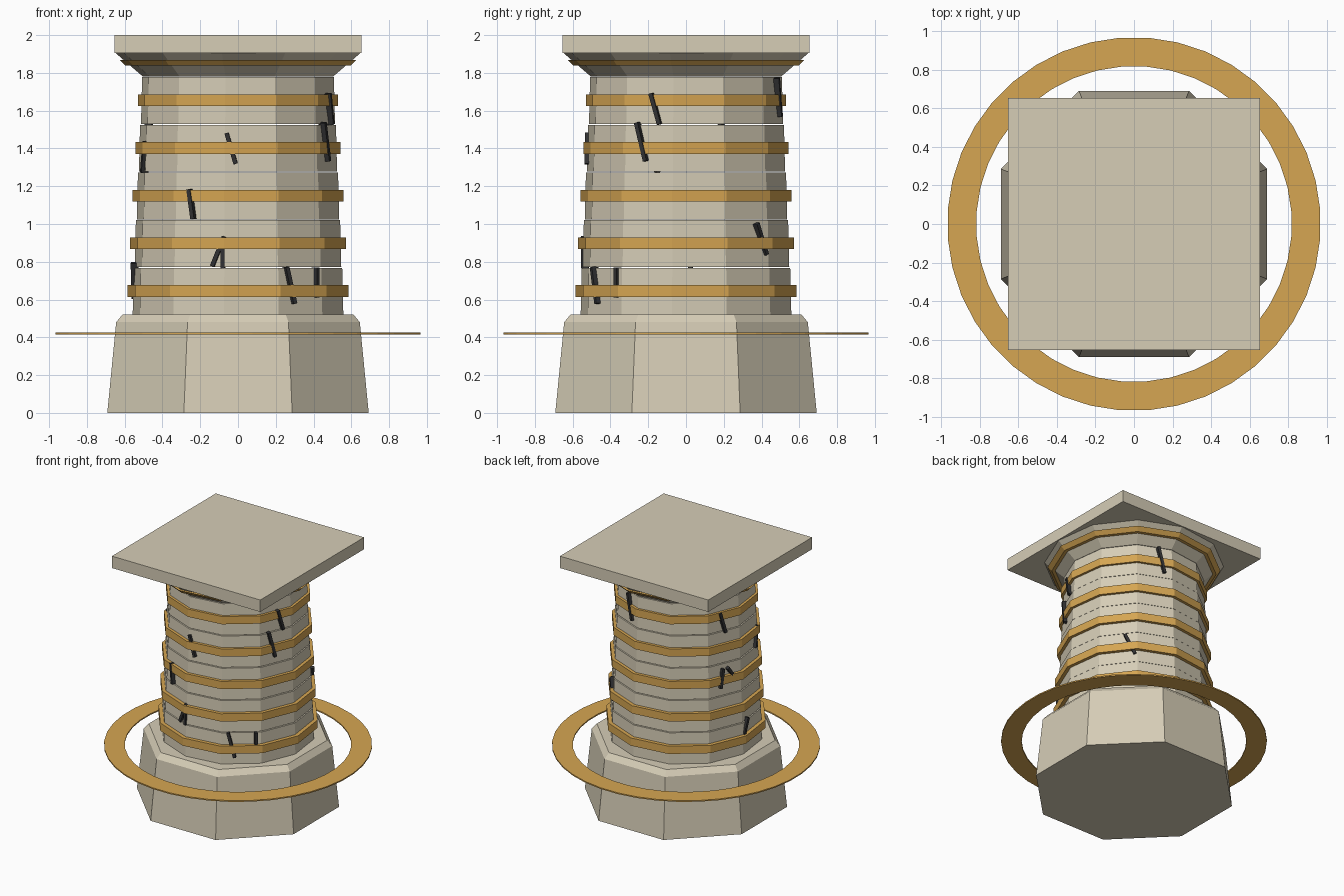
import bpy, bmesh, math
from mathutils import Matrix, Vector

if "Cube" in bpy.data.objects:
    bpy.data.objects.remove(bpy.data.objects["Cube"])


def material(name, rgb):
    m = bpy.data.materials.new(name)
    m.diffuse_color = (*rgb, 1)
    m.use_nodes = True
    m.node_tree.nodes["Principled BSDF"].inputs["Base Color"].default_value = m.diffuse_color
    return m


STONE = material("pale stone", (0.67, 0.61, 0.47))
GOLD = material("gold", (0.67, 0.38, 0.085))
DARK = material("dark crack", (0.03, 0.03, 0.032))
TURN = math.pi / 8          # every ring of sides starts at this angle
EXT = 0.991                 # half width of a turned 12-gon for radius 1


def finish(name, bm, mat):
    bmesh.ops.recalc_face_normals(bm, faces=bm.faces)
    mesh = bpy.data.meshes.new(name)
    bm.to_mesh(mesh)
    bm.free()
    mesh.materials.append(mat)
    ob = bpy.data.objects.new(name, mesh)
    bpy.context.collection.objects.link(ob)
    return ob


def lathe(name, profile, sides, mat, closed=False):
    """Spin (radius, z) points round z; closed makes a hollow ring."""
    bm = bmesh.new()
    rings = []
    for r, z in profile:
        rings.append([bm.verts.new((r * math.cos(TURN + math.tau * k / sides),
                                    r * math.sin(TURN + math.tau * k / sides), z))
                      for k in range(sides)])
    pairs = list(zip(rings, rings[1:]))
    if closed:
        pairs.append((rings[-1], rings[0]))
    else:
        bm.faces.new(rings[0])
        bm.faces.new(rings[-1])
    for a, b in pairs:
        for k in range(sides):
            j = (k + 1) % sides
            bm.faces.new((a[k], a[j], b[j], b[k]))
    return finish(name, bm, mat)


def box(name, size, matrix, mat):
    bm = bmesh.new()
    bmesh.ops.create_cube(bm, size=1)
    bmesh.ops.scale(bm, vec=size, verts=bm.verts)
    bmesh.ops.transform(bm, matrix=matrix, verts=bm.verts)
    return finish(name, bm, mat)


def shaft_half_width(z):
    return 0.56 - 0.055 * (z - 0.52) / 1.26


# Octagonal plinth with bevelled top
c8 = math.cos(TURN)
lathe("plinth", [(0.692 / c8, 0), (0.645 / c8, 0.48), (0.61 / c8, 0.522)], 8, STONE)

# Shaft drums, each wrapped by a gold band
PITCH = 0.2525
for i in range(5):
    z0 = 0.52 + PITCH * i
    r = shaft_half_width(z0 + PITCH / 2) / EXT
    lathe(f"shaft_drum_{i + 1}", [(r + 0.003, z0), (r - 0.003, z0 + PITCH - 0.005)],
          12, STONE)
    zb = 0.645 + PITCH * i
    rb = (0.584 - 0.0135 * i) / EXT
    lathe(f"gold_band_{i + 1}", [(rb - 0.05, zb - 0.031), (rb, zb - 0.031),
                                 (rb, zb + 0.031), (rb - 0.05, zb + 0.031)],
          12, GOLD, closed=True)

# Flaring capital, its gold trim and the square slab on top
lathe("capital", [(0.505 / EXT, 1.782), (0.648 / EXT, 1.905)], 12, STONE)
lathe("capital_trim", [(0.54, 1.838), (0.595 / EXT, 1.838),
                       (0.626 / EXT, 1.868), (0.54, 1.868)], 12, GOLD, closed=True)
box("top_slab", (1.31, 1.31, 0.095), Matrix.Translation((0, 0, 1.9525)), STONE)

# Thin floating ring round the plinth
lathe("floating_ring", [(0.82, 0.415), (0.97, 0.415), (0.97, 0.425), (0.82, 0.425)],
      40, GOLD, closed=True)

# Cracks: (angle, height, length, sideways lean of the top)
cracks = [
    (-94, 1.40, 0.17, -0.05), (-117.5, 1.105, 0.16, -0.025),
    (-101, 0.855, 0.17, 0.07), (-98.5, 0.84, 0.15, 0.0),
    (-60, 0.675, 0.20, -0.05), (-41.5, 0.69, 0.16, 0.0),
    (-18.5, 1.61, 0.17, -0.05), (-27, 1.435, 0.21, -0.055),
    (47, 0.92, 0.18, -0.08), (73, 1.67, 0.21, -0.05),
    (156, 1.60, 0.17, -0.05), (199, 1.355, 0.17, 0.04),
    (154, 1.165, 0.15, 0.02), (163, 1.19, 0.12, -0.08),
    (175, 0.70, 0.20, 0.07),
]
for i, (deg, z, length, lean) in enumerate(cracks):
    a = math.radians(deg)
    d = shaft_half_width(z) - 0.005
    m = (Matrix.Translation((d * math.cos(a), d * math.sin(a), z))
         @ Matrix.Rotation(a, 4, 'Z')
         @ Matrix.Rotation(-math.atan2(lean, length), 4, 'X'))
    box(f"crack_{i + 1}", (0.04, 0.022, length), m, DARK)
